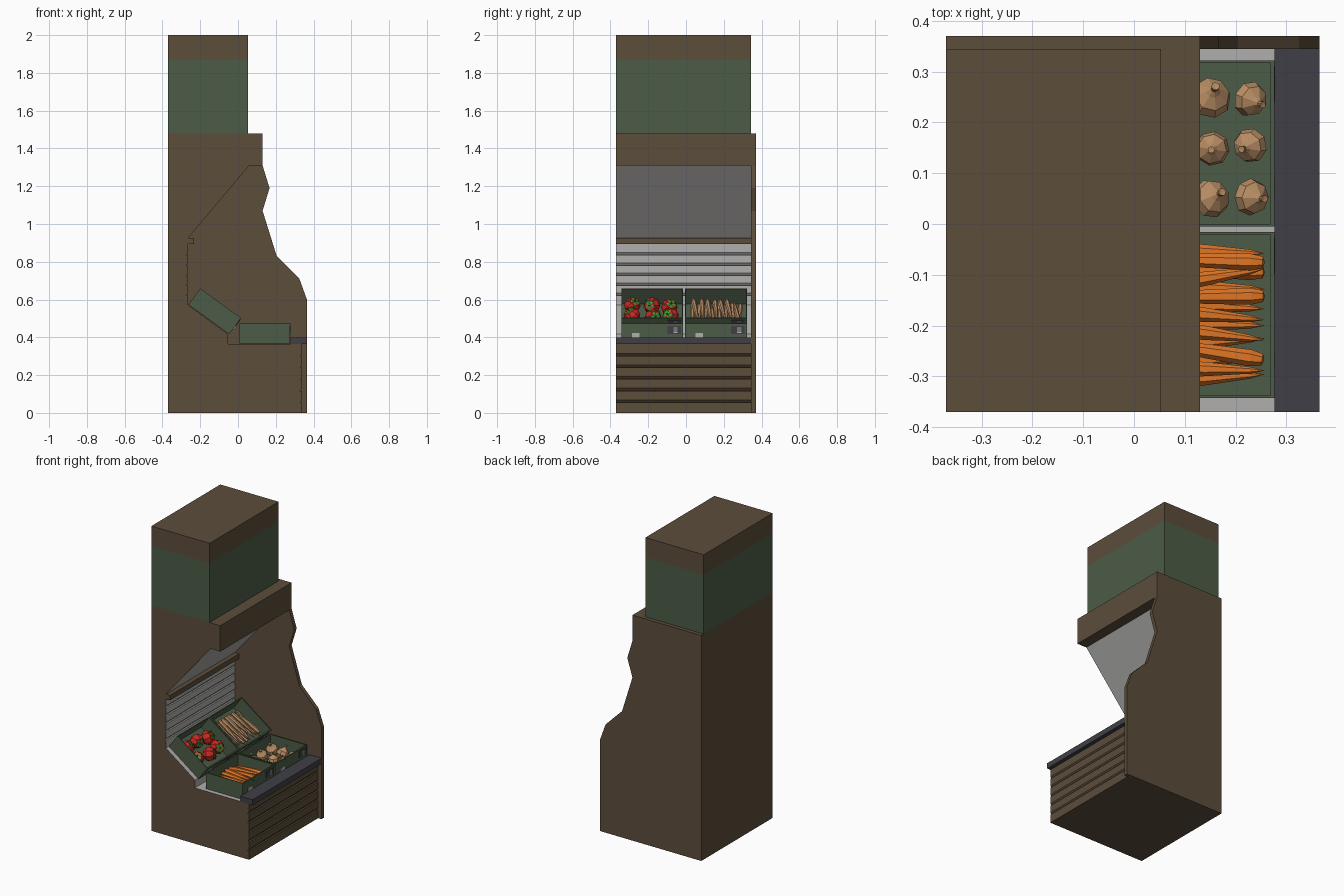
import bpy, bmesh, math, random
from mathutils import Matrix, Vector

if "Cube" in bpy.data.objects:
    bpy.data.objects.remove(bpy.data.objects["Cube"])

random.seed(4)
R, T = Matrix.Rotation, Matrix.Translation


def srgb(r, g, b):
    return [((c / 255 + 0.055) / 1.055) ** 2.4 if c > 10 else c / 3294 for c in (r, g, b)] + [1]


def material(name, *rgb):
    m = bpy.data.materials.new(name)
    m.diffuse_color = srgb(*rgb)
    m.use_nodes = True
    m.node_tree.nodes["Principled BSDF"].inputs["Base Color"].default_value = m.diffuse_color
    return m


BROWN = material("brown cabinet", 92, 77, 59)
GREEN = material("dull green", 77, 92, 71)
GREY = material("light grey", 176, 175, 172)
DARK = material("dark slate", 64, 63, 71)
RED = material("tomato red", 200, 42, 36)
LEAF = material("leaf green", 62, 150, 52)
ORANGE = material("carrot orange", 222, 118, 38)
TAN = material("root tan", 184, 141, 100)


def finish(name, bm, *mats, fix=True):
    if fix:
        bmesh.ops.recalc_face_normals(bm, faces=bm.faces[:])
    me = bpy.data.meshes.new(name)
    bm.to_mesh(me)
    bm.free()
    for m in mats:
        me.materials.append(m)
    ob = bpy.data.objects.new(name, me)
    bpy.context.collection.objects.link(ob)
    return ob


def add_box(bm, lo, hi, mat=0, mx=Matrix()):
    lo, hi = Vector(lo), Vector(hi)
    size = Matrix.Diagonal((*(hi - lo), 1))
    vs = bmesh.ops.create_cube(bm, size=1, matrix=mx @ T((lo + hi) / 2) @ size)["verts"]
    faces = {f for v in vs for f in v.link_faces}
    for f in faces:
        f.material_index = mat
    return faces


def box(name, lo, hi, mat):
    bm = bmesh.new()
    add_box(bm, lo, hi)
    return finish(name, bm, mat)


def extrude(name, pts, y0, y1, *mats):
    """Extrude an (x, z, material of the edge that follows) profile along y."""
    bm = bmesh.new()
    a = [bm.verts.new((p[0], y0, p[1])) for p in pts]
    b = [bm.verts.new((p[0], y1, p[1])) for p in pts]
    bm.faces.new(a)
    bm.faces.new(b[::-1])
    for i, p in enumerate(pts):
        j = (i + 1) % len(pts)
        bm.faces.new((a[i], a[j], b[j], b[i])).material_index = p[2]
    return finish(name, bm, *mats)


def lathe(bm, prof, sides, mx, mat=0):
    """Turn an (r, z) profile around local z; r = 0 makes a pole."""
    rings = []
    for r, z in prof:
        n = sides if r else 1
        rings.append([bm.verts.new(mx @ Vector((r * math.cos(k * math.tau / sides),
                      r * math.sin(k * math.tau / sides), z))) for k in range(n)])
    for p, q in zip(rings, rings[1:]):
        for k in range(sides):
            k2 = (k + 1) % sides
            vs = [p[k % len(p)], p[k2 % len(p)], q[k2 % len(q)], q[k % len(q)]]
            bm.faces.new(list(dict.fromkeys(vs))).material_index = mat


Y0, Y1, Y2 = -0.37, 0.345, 0.37

# Cabinet body: slatted base, grey shelves, slatted back wall and sloping hood
prof = [(-0.37, 0, 0), (0.34, 0, 0)]
for i in range(1, 6):
    z = 0.0615 * i
    prof += [(0.34, z - 0.006, 0), (0.329, z - 0.006, 0), (0.34, z + 0.008, 0)]
prof += [(0.34, 0.366, 1), (-0.054, 0.366, 1), (-0.054, 0.418, 1), (-0.264, 0.571, 1)]
for i in range(6):
    z = 0.625 + 0.0535 * i
    if z < 0.88:
        prof += [(-0.264, z - 0.004, 1), (-0.274, z - 0.004, 1), (-0.264, z + 0.009, 1)]
prof += [(-0.264, 0.926, 1), (0.06, 1.31, 0), (0.13, 1.31, 0), (0.13, 1.48, 0), (-0.37, 1.48, 0)]
extrude("cabinet_body", prof, Y0, Y1, BROWN, GREY)

# Shaped end panel
extrude("end_panel", [(x, z, 0) for x, z in (
    (-0.37, 0), (0.365, 0), (0.365, 0.60), (0.325, 0.71), (0.205, 0.83), (0.13, 1.07),
    (0.167, 1.19), (0.13, 1.31), (0.13, 1.48), (-0.37, 1.48))], Y1, Y2, BROWN)

# Header, back rail and front bumper
box("header_band", (-0.37, Y0, 1.48), (0.053, Y1, 1.87), GREEN)
box("header_top", (-0.37, Y0, 1.87), (0.053, Y1, 2.0), BROWN)
box("back_rail", (-0.266, Y0, 0.893), (-0.233, Y1, 0.926), BROWN)
box("front_bumper", (0.277, Y0, 0.364), (0.365, Y1, 0.40), DARK)

# Crates: local x runs towards the shopper, y is centred on the crate
L, W, H = 0.266, 0.327, 0.106
lower = T((0.008, 0, 0.367))
upper = T((-0.262, 0, 0.573)) @ R(math.radians(36), 4, "Y")
left, right = T((0, -0.179, 0)), T((0, 0.159, 0))


def crate(name, mx):
    bm = bmesh.new()
    faces = add_box(bm, (0, -W / 2, 0), (L, W / 2, H))
    top = max(faces, key=lambda f: f.calc_center_median().z)
    bmesh.ops.inset_region(bm, faces=[top], thickness=0.007)
    inner = bmesh.ops.extrude_face_region(bm, geom=[top])
    bmesh.ops.delete(bm, geom=[top], context="FACES_ONLY")
    floor = [v for v in inner["geom"] if isinstance(v, bmesh.types.BMVert)]
    bmesh.ops.translate(bm, verts=floor, vec=(0, 0, -H + 0.008))
    bmesh.ops.recalc_face_normals(bm, faces=bm.faces[:])
    # rim strip with a tapered handle, label with bars, small tag
    add_box(bm, (L, -W / 2, H - 0.01), (L + 0.003, W / 2, H))
    grip = add_box(bm, (L, -0.065, H - 0.028), (L + 0.003, 0.065, H - 0.01))
    for v in {v for f in grip for v in f.verts}:
        if v.co.z < H - 0.02:
            v.co.y *= 0.75
    add_box(bm, (L, 0.08, 0.05), (L + 0.004, 0.152, 0.092), 1)
    for k in range(3):
        add_box(bm, (L, 0.112, 0.057 + k * 0.011), (L + 0.005, 0.134, 0.063 + k * 0.011), 2)
    add_box(bm, (L, -0.108, 0.032), (L + 0.004, -0.068, 0.056), 2)
    bm.transform(mx)
    finish(name, bm, GREEN, DARK, GREY, fix=False)


for row, a in (("lower", lower), ("upper", upper)):
    for side, b in (("left", left), ("right", right)):
        crate(f"{row}_{side}_crate", a @ b)


def jitter(d):
    return random.uniform(-d, d)


# Tomatoes with leafy tops
bm = bmesh.new()
for x in (0.085, 0.175):
    for y in (-0.1, 0.0, 0.095):
        mx = upper @ left @ T((x + jitter(0.012), y + jitter(0.008), 0.05)) \
            @ R(jitter(0.8) + 0.3, 4, "Y") @ R(jitter(0.6), 4, "X")
        lathe(bm, [(0, -0.036), (0.026, -0.033), (0.043, -0.012), (0.043, 0.012),
                   (0.028, 0.033), (0, 0.028)], 8, mx)
        for k in range(5):
            lm = mx @ R(k * math.tau / 5, 4, "Z")
            vs = [bm.verts.new(lm @ Vector(p)) for p in (
                (0, 0, 0.034), (0.018, -0.009, 0.04), (0.042, 0, 0.028), (0.018, 0.009, 0.04))]
            bm.faces.new(vs).material_index = 1
        lathe(bm, [(0.004, 0.03), (0.003, 0.05), (0, 0.051)], 5, mx, 1)
finish("tomatoes", bm, RED, LEAF)

# Onions with pinched necks
bm = bmesh.new()
for x in (0.06, 0.145, 0.222):
    for y in (-0.104, -0.008, 0.092):
        s = random.uniform(0.85, 1.05)
        mx = lower @ right @ T((x + jitter(0.004), y + jitter(0.006), 0.045)) \
            @ R(jitter(0.7), 4, "X") @ R(jitter(0.7), 4, "Y") \
            @ R(jitter(3), 4, "Z") @ Matrix.Scale(s, 4)
        lathe(bm, [(0, -0.033), (0.024, -0.028), (0.04, -0.006), (0.034, 0.014),
                   (0.014, 0.029), (0.006, 0.038), (0.008, 0.052), (0, 0.051)], 8, mx)
finish("onions", bm, TAN)


def roots(name, frame, mat, n, radius, length, x0):
    bm = bmesh.new()
    for layer, count in ((0, n), (1, n - 1)):
        for k in range(count):
            y = (k - (count - 1) / 2) * 0.285 / n
            flip = random.random() < 0.25
            mx = frame @ T((x0 + length / 2, y, 0.03 + 0.026 * layer)) \
                @ R(jitter(0.07 + 0.1 * layer), 4, "Z") @ R(jitter(0.04), 4, "Y") \
                @ R(math.pi if flip else 0, 4, "Z") \
                @ R(math.pi / 2, 4, "Y") @ T((0, 0, -length / 2))
            lathe(bm, [(0, 0), (radius * 0.7, 0.004), (radius, length * 0.12),
                       (radius * 0.85, length * 0.5), (radius * 0.4, length * 0.88),
                       (0, length)], 7, mx)
    finish(name, bm, mat)


# Carrots in the lower crate, pale roots in the upper one
roots("carrots", lower @ left, ORANGE, 8, 0.017, 0.235, 0.015)
roots("pale_roots", upper @ right, TAN, 8, 0.014, 0.2, 0.035)
